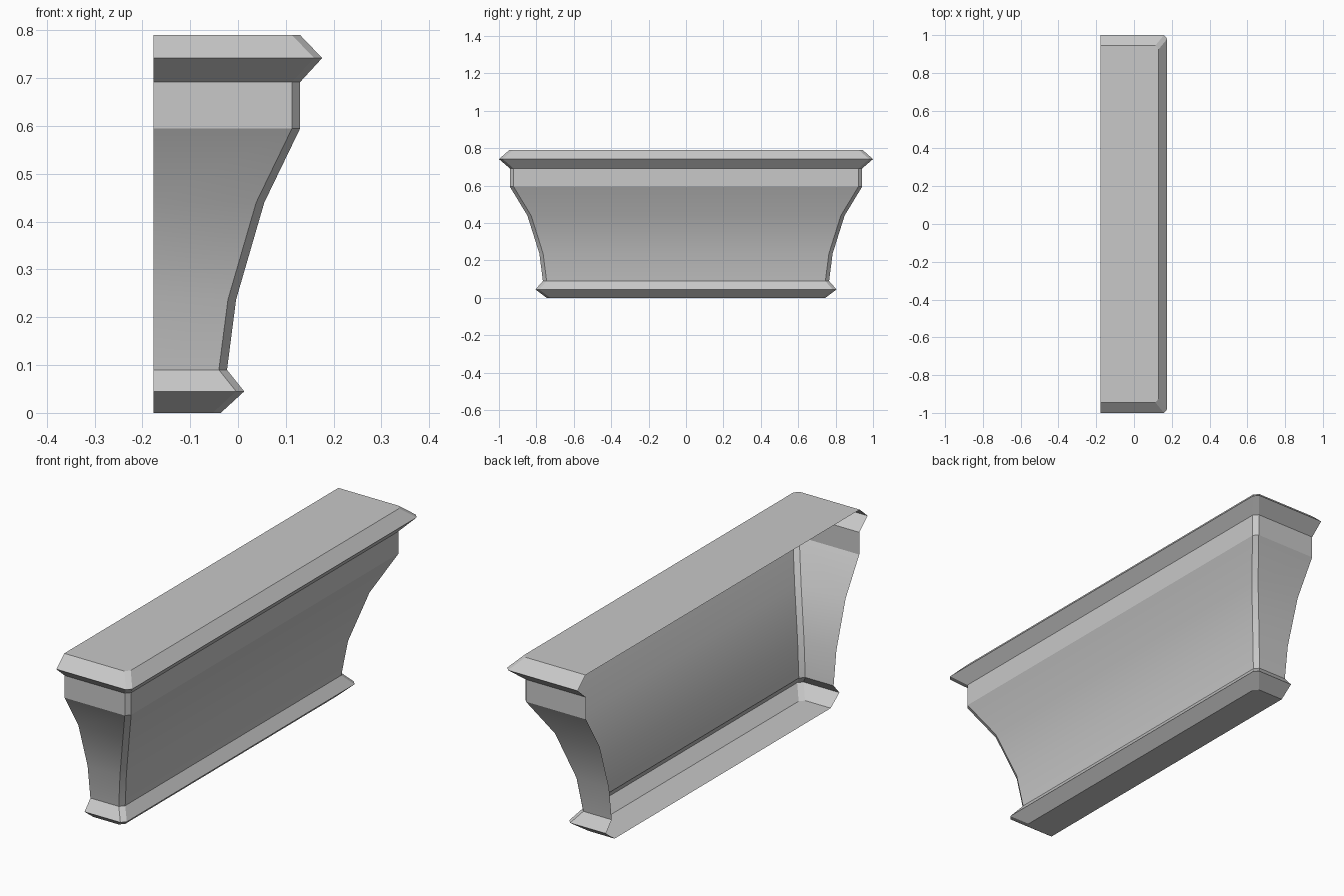
import bpy
import bmesh
import math

cube = bpy.data.objects.get("Cube")
if cube:
    bpy.data.objects.remove(cube, do_unlink=True)

BACK = -0.177            # open wall side
CUT_X, CUT_Y = 0.017, 0.02   # corner chamfer

stone = bpy.data.materials.new("light grey stone")
stone.use_nodes = True
grey = (0.58, 0.58, 0.58, 1)
stone.diffuse_color = grey
stone.node_tree.nodes["Principled BSDF"].inputs["Base Color"].default_value = grey


def section(bm, x, y, z):
    """Three-sided outline with chamfered corners, open at the back."""
    half = [(BACK, -y), (x - CUT_X, -y), (x, CUT_Y - y)]
    outline = half + [(px, -py) for px, py in reversed(half)]
    return [bm.verts.new((px, py, z)) for px, py in outline]


def moulding(name, levels, cap=None):
    """Skin a stack of (x, half width, z) sections, optionally capped."""
    bm = bmesh.new()
    rows = [section(bm, *level) for level in levels]
    for low, high in zip(rows, rows[1:]):
        for i in range(len(low) - 1):
            bm.faces.new((low[i], low[i + 1], high[i + 1], high[i]))
    if cap == "top":
        bm.faces.new(rows[-1])
    elif cap == "bottom":
        bm.faces.new(rows[0][::-1])
    mesh = bpy.data.meshes.new(name)
    bm.to_mesh(mesh)
    bm.free()
    mesh.materials.append(stone)
    obj = bpy.data.objects.new(name, mesh)
    bpy.context.collection.objects.link(obj)
    bpy.ops.object.select_all(action="DESELECT")
    obj.select_set(True)
    bpy.context.view_layer.objects.active = obj
    bpy.ops.object.shade_smooth_by_angle(angle=math.radians(20))


# Shared joints between the parts
neck = (-0.023, 0.765, 0.09)
shoulder = (0.13, 0.942, 0.595)
collar = (0.13, 0.942, 0.692)

# Pointed rim at the foot
moulding("base_rim", [(-0.036, 0.745, 0), (0.013, 0.805, 0.045), neck], "bottom")
# Flaring concave body
moulding("cove", [neck, (-0.004, 0.784, 0.237), (0.055, 0.848, 0.44), shoulder])
# Upright band
moulding("frieze", [shoulder, collar])
# Pointed rim and top shelf
moulding("crown_rim", [collar, (0.176, 1.0, 0.742), (0.13, 0.945, 0.79)], "top")
